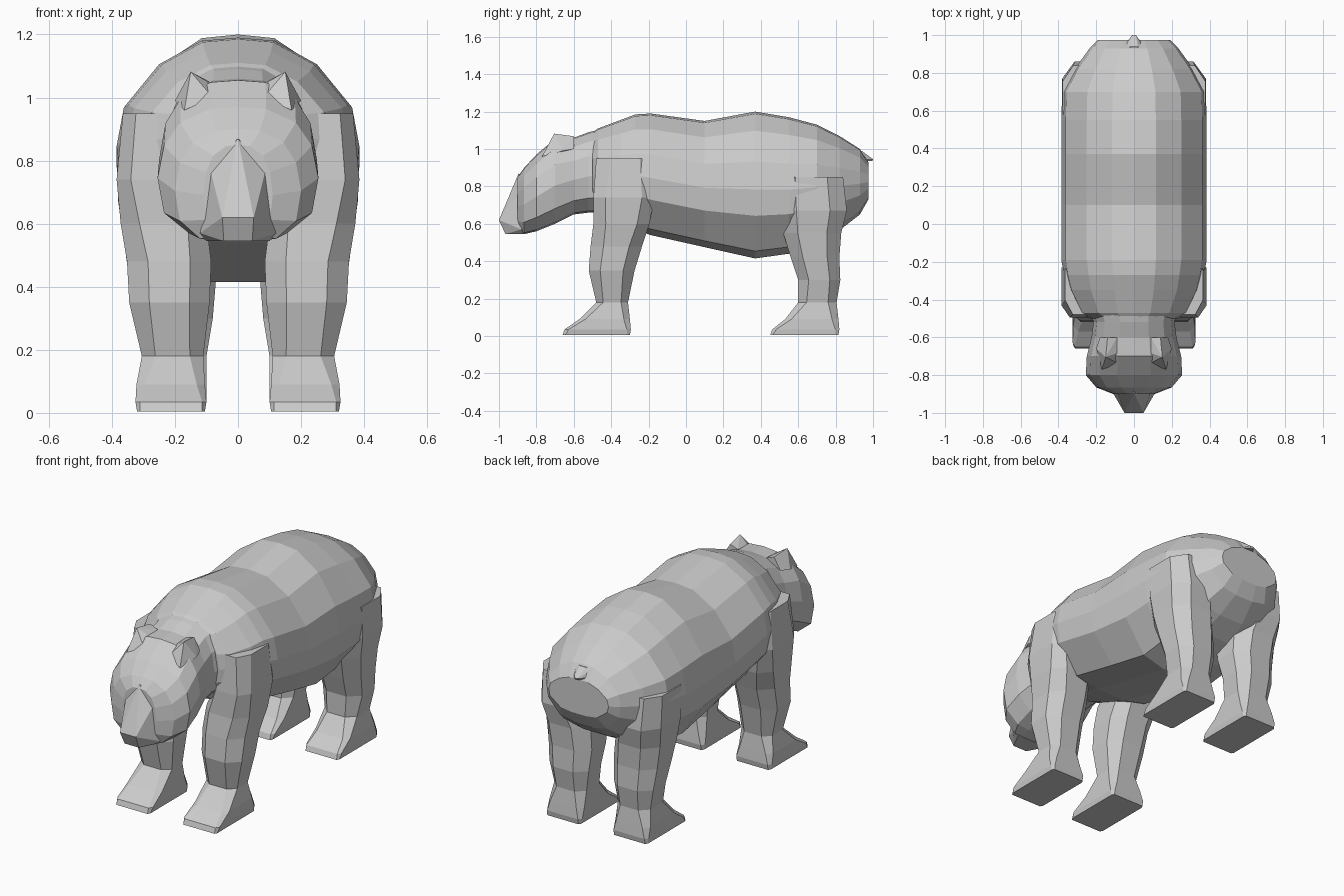
import bpy, bmesh


def finish(bm, name):
    bmesh.ops.recalc_face_normals(bm, faces=bm.faces)
    mesh = bpy.data.meshes.new(name)
    bm.to_mesh(mesh)
    bm.free()
    obj = bpy.data.objects.new(name, mesh)
    bpy.context.collection.objects.link(obj)
    return obj


def mirror(obj):
    obj.modifiers.new("mirror", 'MIRROR').use_mirror_merge = False


def loft(name, rings):
    """Skin a list of equal-length point rings and cap both ends."""
    bm = bmesh.new()
    loops = [[bm.verts.new(p) for p in ring] for ring in rings]
    n = len(loops[0])
    for a, b in zip(loops, loops[1:]):
        for i in range(n):
            j = (i + 1) % n
            bm.faces.new((a[i], a[j], b[j], b[i]))
    bm.faces.new(loops[0])
    bm.faces.new(loops[-1])
    return finish(bm, name)


def hull(name, points):
    bm = bmesh.new()
    for p in sorted(set(points)):
        bm.verts.new(p)
    bmesh.ops.convex_hull(bm, input=list(bm.verts))
    loose = [v for v in bm.verts if not v.link_faces]
    for v in loose:
        bm.verts.remove(v)
    return finish(bm, name)


def upright_ring(half, y, w, zb, zt):
    """Symmetric ring across the spine from a half profile (width, height fractions)."""
    right = [(w * u, y, zb + (zt - zb) * v) for u, v in half]
    left = [(-x, y, z) for x, y, z in reversed(right) if x > 0]
    return right + left


def leg_ring(z, x0, x1, y0, y1, c):
    """Rectangle with corners cut by fraction c."""
    dx, dy = (x1 - x0) * c, (y1 - y0) * c
    return [(x0 + dx, y0, z), (x1 - dx, y0, z), (x1, y0 + dy, z), (x1, y1 - dy, z),
            (x1 - dx, y1, z), (x0 + dx, y1, z), (x0, y1 - dy, z), (x0, y0 + dy, z)]


# Torso: y, half width, belly z, back z
body_half = [(0, 1), (.3, .985), (.65, .87), (.94, .66), (1, .47), (.96, .29), (.62, .05), (.25, 0)]
body = [(-.50, .23, .67, 1.09), (-.47, .29, .65, 1.11), (-.35, .35, .60, 1.155),
        (-.27, .37, .57, 1.185), (-.19, .385, .54, 1.19), (.10, .385, .475, 1.15),
        (.37, .385, .415, 1.2), (.55, .385, .44, 1.17), (.70, .38, .50, 1.13),
        (.82, .315, .565, 1.07), (.93, .235, .65, 1.0), (.975, .19, .73, .93)]
loft("torso", [upright_ring(body_half, *s) for s in body])

# Neck and head
head_half = [(0, 1), (.35, .985), (.72, .88), (.92, .70), (1, .45), (.92, .18), (.6, .02), (.3, 0)]
head = [(-.40, .25, .66, 1.12), (-.52, .215, .66, 1.09), (-.60, .225, .65, 1.06),
        (-.70, .25, .60, 1.055), (-.80, .255, .56, .97), (-.865, .2, .545, .90),
        (-.90, .11, .56, .85)]
loft("head", [upright_ring(head_half, *s) for s in head])

# Snout
hull("snout", [(s * x, y, z) for s in (-1, 1) for x, y, z in
               [(0, -.895, .87), (.085, -.90, .76), (.05, -1.0, .62), (.045, -.965, .545),
                (.12, -.88, .57), (.10, -.86, .545), (.08, -.80, .80)]])

# Ears
ear = hull("ear", [(.15, -.705, 1.082), (.14, -.60, 1.068), (.08, -.68, 1.04), (.09, -.60, 1.05),
                   (.20, -.66, .99), (.18, -.60, 1.0), (.17, -.77, .96), (.08, -.74, 1.0)])
mirror(ear)

# Front legs: z, inner x, outer x, front y, back y, corner cut
front = [(.005, .105, .32, -.66, -.30, .04), (.035, .10, .325, -.65, -.295, .06),
         (.09, .105, .322, -.57, -.30, .12), (.18, .11, .305, -.48, -.31, .22),
         (.35, .09, .345, -.52, -.275, .25), (.48, .085, .352, -.51, -.235, .25),
         (.60, .10, .372, -.495, -.195, .22), (.74, .16, .385, -.495, -.17, .2),
         (.95, .2, .365, -.48, -.17, .25)]
mirror(loft("front_leg", [leg_ring(*s) for s in front]))

# Hind legs
hind = [(.005, .105, .32, .45, .815, .04), (.035, .10, .322, .46, .82, .06),
        (.09, .10, .32, .53, .815, .12), (.18, .10, .305, .60, .805, .22),
        (.30, .08, .33, .60, .825, .25), (.42, .07, .345, .56, .82, .25),
        (.55, .08, .362, .52, .83, .25), (.67, .12, .38, .50, .86, .25),
        (.85, .15, .378, .50, .84, .25)]
mirror(loft("hind_leg", [leg_ring(*s) for s in hind]))

# Tail
hull("tail", [(s * x, y, z) for s in (-1, 1) for x, y, z in
              [(.06, .90, .99), (.02, .94, .99), (.07, .92, .94), (.01, 1.0, .945), (.01, .995, .935)]])
